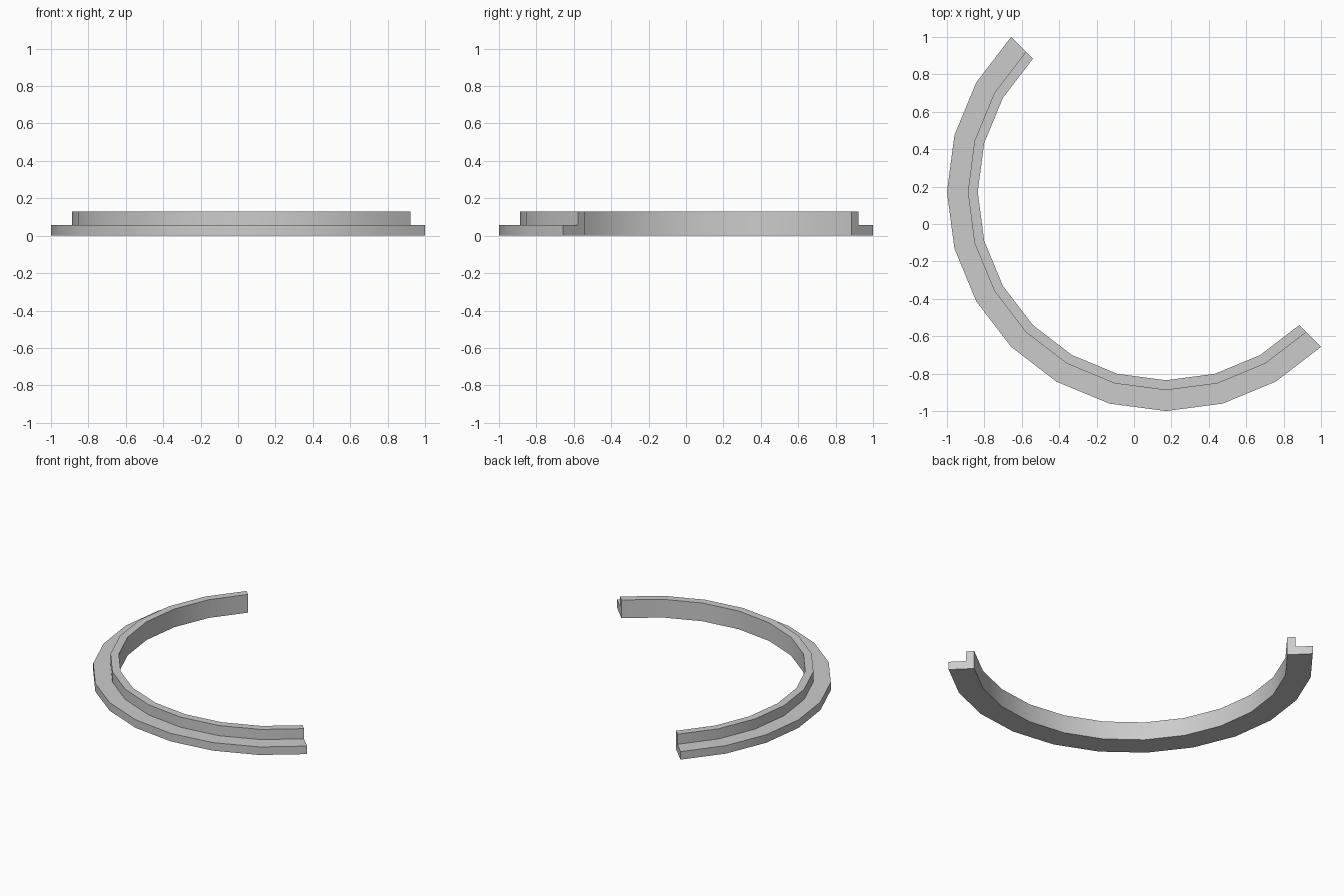
import bpy, bmesh, math
from mathutils import Matrix, Vector

cube = bpy.data.objects.get("Cube")
if cube:
    bpy.data.objects.remove(cube, do_unlink=True)

# Plain grey material
grey = bpy.data.materials.new("plain grey")
grey.use_nodes = True
color = (0.6, 0.6, 0.6, 1)
grey.diffuse_color = color
grey.node_tree.nodes["Principled BSDF"].inputs["Base Color"].default_value = color

# L-shaped cross-section (radius, height): wide flange with a raised inner lip
OUTER, LIP, INNER = 1.1716, 1.06, 1.007
FLANGE_TOP, LIP_TOP = 0.057, 0.129
profile = [(INNER, 0), (OUTER, 0), (OUTER, FLANGE_TOP),
           (LIP, FLANGE_TOP), (LIP, LIP_TOP), (INNER, LIP_TOP)]
CENTRE = Vector((OUTER - 1, OUTER - 1, 0))
STEPS = 12

# Sweep the section through a half turn
bm = bmesh.new()
start = Matrix.Rotation(math.radians(135), 3, 'Z')
verts = [bm.verts.new(start @ Vector((r, 0, z)) + CENTRE) for r, z in profile]
first_cap = bm.faces.new(verts)
swept = bmesh.ops.spin(bm, geom=list(first_cap.edges), cent=CENTRE, axis=(0, 0, 1),
                       angle=math.pi, steps=STEPS, use_duplicate=False)
end_edges = [e for e in swept["geom_last"] if isinstance(e, bmesh.types.BMEdge)]
bmesh.ops.contextual_create(bm, geom=end_edges)
bmesh.ops.recalc_face_normals(bm, faces=bm.faces[:])

mesh = bpy.data.meshes.new("half_ring_flange")
bm.to_mesh(mesh)
bm.free()
mesh.materials.append(grey)
ring = bpy.data.objects.new("half_ring_flange", mesh)
bpy.context.collection.objects.link(ring)

# Smooth around the ring, crisp at the section corners
bpy.ops.object.select_all(action='DESELECT')
ring.select_set(True)
bpy.context.view_layer.objects.active = ring
bpy.ops.object.shade_smooth_by_angle(angle=math.radians(30))
